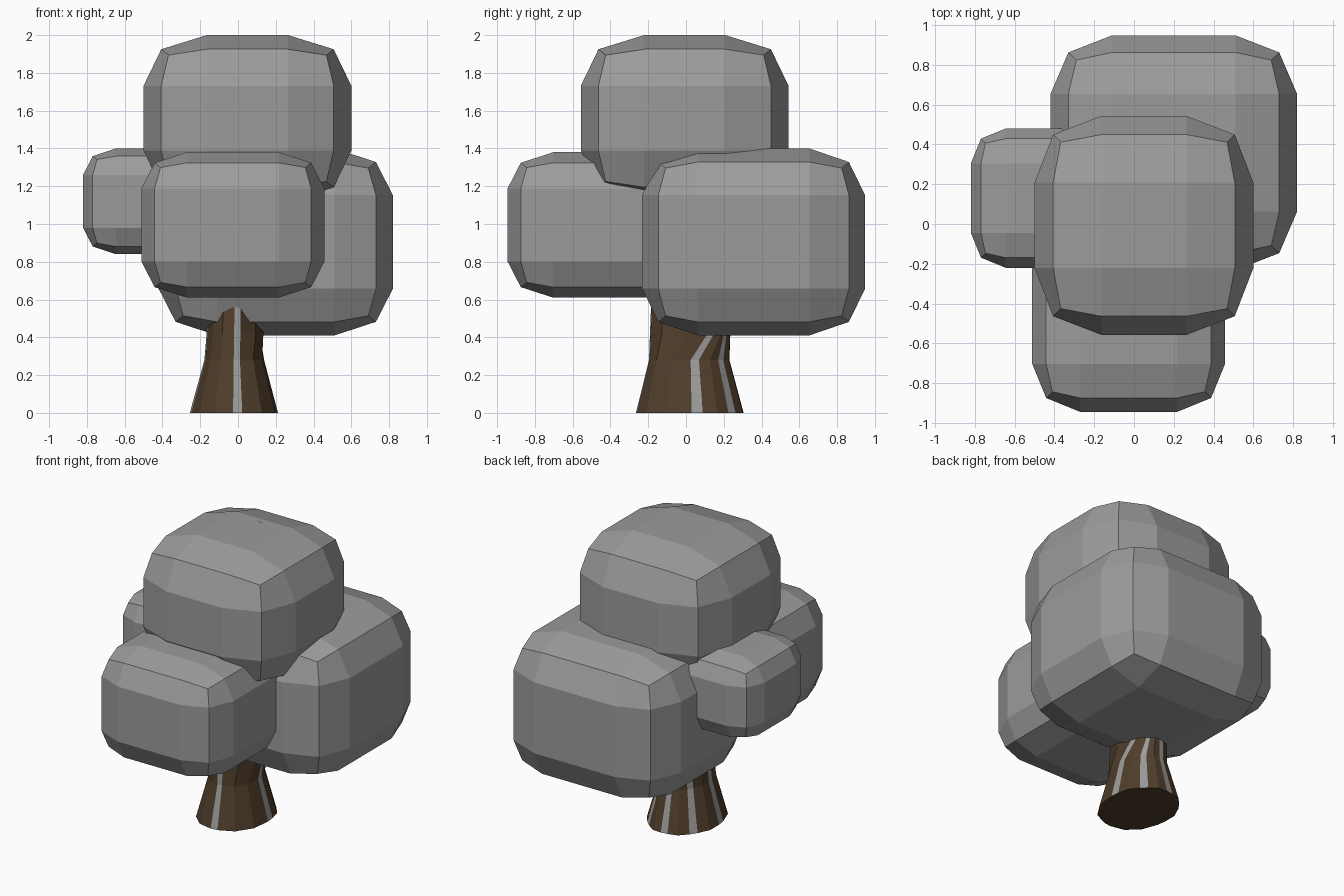
import bpy, bmesh, math

if "Cube" in bpy.data.objects:
    bpy.data.objects.remove(bpy.data.objects["Cube"])


def material(name, rgb):
    m = bpy.data.materials.new(name)
    m.diffuse_color = (*rgb, 1)
    m.use_nodes = True
    m.node_tree.nodes["Principled BSDF"].inputs["Base Color"].default_value = m.diffuse_color
    return m


GREY = material("foliage_grey", (0.33, 0.33, 0.33))
BROWN = material("bark_brown", (0.08, 0.047, 0.024))


def finish(name, bm, mats):
    bmesh.ops.recalc_face_normals(bm, faces=bm.faces)
    me = bpy.data.meshes.new(name)
    bm.to_mesh(me)
    bm.free()
    for m in mats:
        me.materials.append(m)
    ob = bpy.data.objects.new(name, me)
    bpy.context.collection.objects.link(ob)
    return ob


# Foliage clump: a cube with 3x3 faces per side, its corners and edges pulled in
def clump(name, center, half, d=0.5, edge=0.855, corner=0.79):
    bm = bmesh.new()
    bmesh.ops.create_cube(bm, size=2)
    bmesh.ops.subdivide_edges(bm, edges=bm.edges[:], cuts=2, use_grid_fill=True)
    for v in bm.verts:
        outer = [abs(c) > 0.9 for c in v.co]
        size = {1: 1.0, 2: edge, 3: corner}[sum(outer)]
        for i in range(3):
            unit = math.copysign(size if outer[i] else d, v.co[i])
            v.co[i] = center[i] + half[i] * unit
    return finish(name, bm, [GREY])


clump("top_foliage", (0.05, -0.007, 1.56), (0.55, 0.55, 0.44), 0.39, 0.83, 0.76)
clump("front_foliage", (-0.027, -0.46, 0.995), (0.485, 0.485, 0.385))
clump("back_foliage", (0.20, 0.358, 0.905), (0.62, 0.59, 0.495))
clump("left_foliage", (-0.47, 0.13, 1.12), (0.35, 0.35, 0.28))

# Trunk: stacked rings, with narrow grey strips between wide bark facets
STRIPES = [-85, 8, 52, 95, 140, 190]
HALF_WIDTH = 6
angles, is_grey, radius = [], [], []
for i, s in enumerate(STRIPES):
    nxt = STRIPES[i + 1] if i + 1 < len(STRIPES) else STRIPES[0] + 360
    start, end = s + HALF_WIDTH, nxt - HALF_WIDTH
    angles += [s - HALF_WIDTH, start]
    is_grey += [True, False]
    radius += [0.99, 0.99]
    parts = 3 if end - start > 60 else 2
    for k in range(1, parts):
        angles.append(start + (end - start) * k / parts)
        is_grey.append(False)
        radius.append(1.02)

# height, centre x, centre y, radius x, radius y, lean of right side in degrees
RINGS = [
    (0.00, -0.022, 0.020, 0.236, 0.288, 0),
    (0.28, -0.020, 0.017, 0.160, 0.215, 0),
    (0.42, -0.018, 0.022, 0.150, 0.215, 24),
    (0.62, -0.015, 0.020, 0.135, 0.205, 24),
    (1.00, 0.000, 0.060, 0.090, 0.120, 24),
    (2.00, 0.052, 0.168, 0.022, 0.012, 24),
]
bm = bmesh.new()
rings = []
for z, cx, cy, rx, ry, lean in RINGS:
    ring = []
    for a, r in zip(angles, radius):
        t = math.radians(a)
        t += math.radians(lean) * max(0, math.cos(t)) ** 2
        ring.append(bm.verts.new((cx + rx * r * math.cos(t), cy + ry * r * math.sin(t), z)))
    rings.append(ring)
n = len(angles)
for lo, hi in zip(rings, rings[1:]):
    for i in range(n):
        j = (i + 1) % n
        f = bm.faces.new((lo[i], lo[j], hi[j], hi[i]))
        f.material_index = 1 if is_grey[i] else 0
bm.faces.new(rings[0][::-1])
bm.faces.new(rings[-1])
finish("trunk", bm, [BROWN, GREY])
